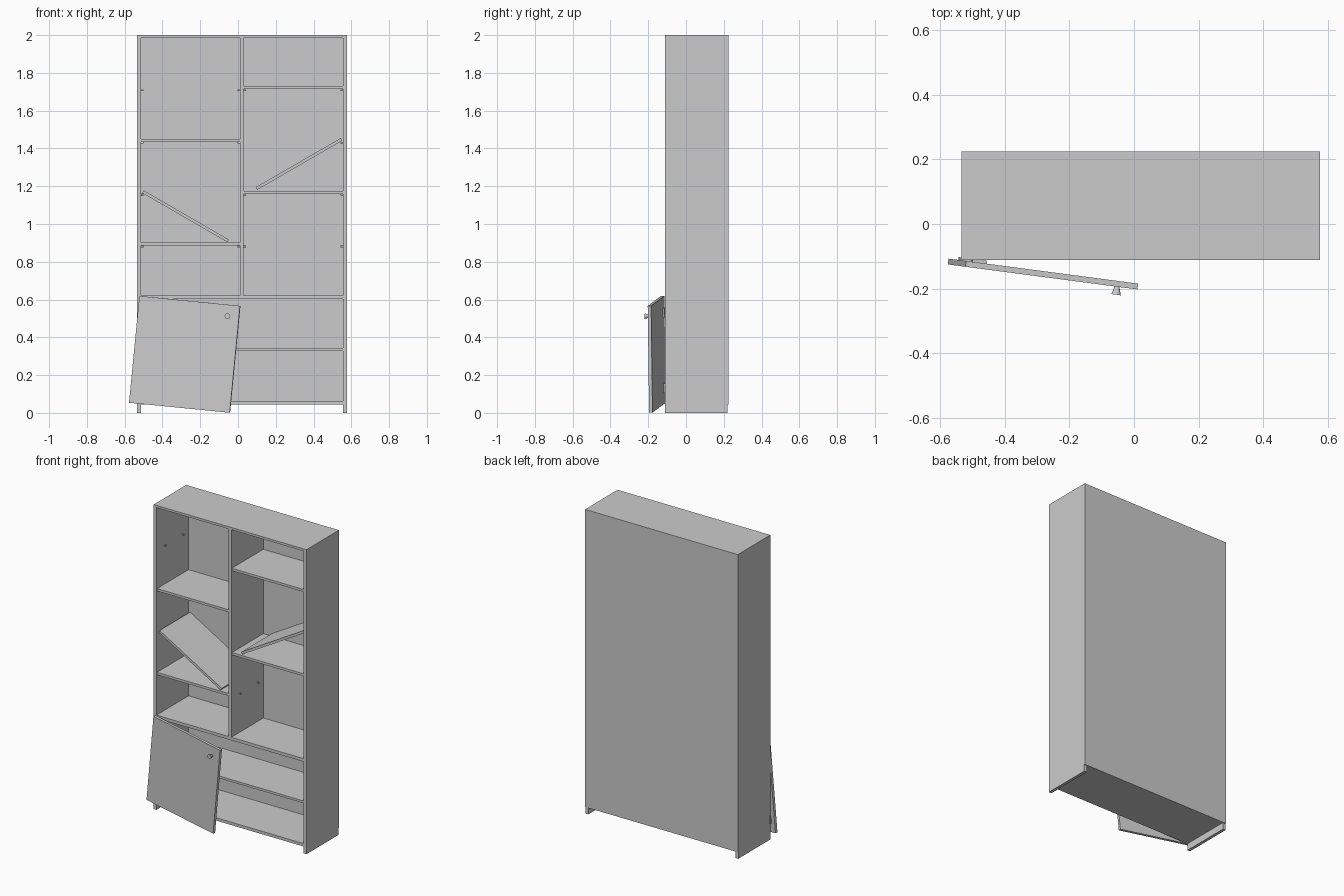
import bpy
from math import radians
from mathutils import Euler, Matrix, Vector

cube = bpy.data.objects.get("Cube")
if cube:
    bpy.data.objects.remove(cube, do_unlink=True)

grey = bpy.data.materials.new("plain grey")
grey.use_nodes = True
colour = (0.6, 0.6, 0.6, 1)
grey.diffuse_color = colour
grey.node_tree.nodes["Principled BSDF"].inputs["Base Color"].default_value = colour


def finish(name):
    ob = bpy.context.object
    ob.name = name
    ob.data.materials.append(grey)
    return ob


def board(name, x, y, z):
    """Box given by its (min, max) range on each axis."""
    bpy.ops.mesh.primitive_cube_add(size=1, location=[sum(r) / 2 for r in (x, y, z)])
    ob = finish(name)
    ob.data.transform(Matrix.Diagonal([r[1] - r[0] for r in (x, y, z)] + [1]))
    return ob


def round_part(name, location, rotation, r1, r2, depth):
    bpy.ops.mesh.primitive_cone_add(vertices=16, radius1=r1, radius2=r2, depth=depth,
                                    location=location, rotation=rotation)
    ob = finish(name)
    bpy.ops.object.shade_smooth_by_angle()
    return ob


LEFT, RIGHT = -0.534, 0.576
FRONT, BACK = -0.112, 0.22
T = 0.02
inner = (LEFT + T, RIGHT - T)
depth = (FRONT, BACK)
bays = {"right": (inner[0], 0.01), "left": (0.03, inner[1])}

# Carcass
board("right_side", (LEFT, inner[0]), depth, (0, 1.985))
board("left_side", (inner[1], RIGHT), depth, (0, 1.985))
board("top_board", (LEFT, RIGHT), depth, (1.985, 2))
board("back_panel", (LEFT, RIGHT), (BACK, 0.225), (0.045, 2))
board("bottom_board", inner, depth, (0.045, 0.064))
board("middle_board", inner, depth, (0.602, 0.622))
board("divider", (0.01, 0.03), depth, (0.622, 1.985))
board("lower_shelf", inner, (-0.11, BACK), (0.328, 0.343))

# Level shelves
for side, z in (("right", 1.435), ("right", 0.885), ("left", 1.714), ("left", 1.16)):
    board(side + "_shelf", bays[side], (-0.106, BACK), (z, z + 0.016))

# Collapsed shelves
for side, x, z, tilt in (("right", -0.278, 1.041, 30), ("left", 0.323, 1.318, -30)):
    ob = board(side + "_fallen_shelf", (x - 0.26, x + 0.26), (-0.1, 0.215), (z - 0.008, z + 0.008))
    ob.rotation_euler.y = radians(tilt)

# Shelf pegs; the collapsed shelves have lost those at their low ends
lost = {("right", 1, 1.156), ("left", 0, 1.43)}
for side, bay in bays.items():
    for end, direction in ((0, 1), (1, -1)):
        for z in (1.708, 1.43, 1.156, 0.88):
            if (side, end, z) in lost:
                continue
            for y in (-0.03, 0.157):
                round_part("shelf_peg", (bay[end] + direction * 0.006, y, z),
                           (0, radians(90), 0), 0.005, 0.005, 0.014)

# Sagging door with its knob and hinges, built flat and then swung
door_parts = [
    board("door", (-0.27, 0.27), (-0.009, 0.009), (-0.284, 0.284)),
    round_part("door_knob", (0.212, -0.021, 0.224), (radians(90), 0, 0), 0.007, 0.015, 0.026),
]
for z in (-0.2, 0.2):
    door_parts.append(board("hinge", (-0.245, -0.2), (0.008, 0.018), (z - 0.025, z + 0.025)))
swing = (Matrix.Translation(Vector((-0.282, -0.155, 0.31)))
         @ Euler((0, radians(5.6), radians(-7.5))).to_matrix().to_4x4())
for ob in door_parts:
    ob.matrix_world = swing @ ob.matrix_basis
